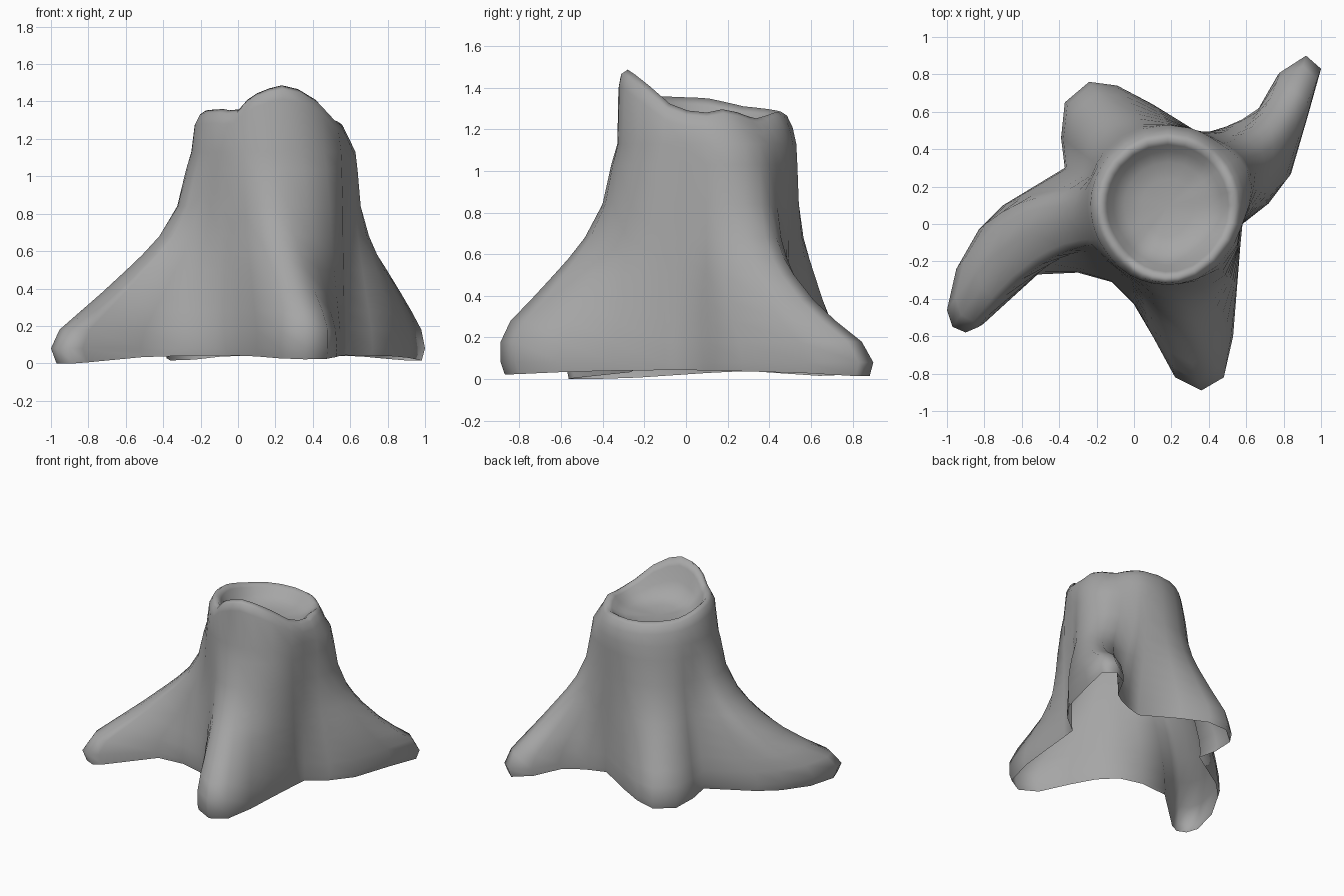
import bpy, bmesh, math

if "Cube" in bpy.data.objects:
    bpy.data.objects.remove(bpy.data.objects["Cube"])

CX, CY, R = 0.18, 0.10, 0.43      # trunk axis and top radius

# Ground outline of the roots: x, y, matching angle on the trunk top
OUTLINE = [
    (.58, .00, -15), (.72, .11, 0), (.84, .27, 12), (.93, .58, 24), (1.0, .83, 34),
    (.92, .90, 42), (.78, .81, 50), (.67, .62, 58), (.58, .56, 64), (.49, .52, 68),
    (.36, .48, 74), (.10, .64, 90), (-.09, .74, 108), (-.24, .76, 124), (-.37, .65, 140),
    (-.39, .46, 150), (-.37, .30, 160), (-.70, .10, 170), (-.83, -.03, 178), (-.95, -.24, 186),
    (-1.0, -.46, 194), (-.97, -.55, 200), (-.90, -.58, 205), (-.83, -.55, 209), (-.52, -.27, 216),
    (-.30, -.26, 224), (-.12, -.31, 232), (.00, -.43, 242), (.10, -.60, 250), (.22, -.82, 258),
    (.36, -.89, 268), (.48, -.82, 278), (.53, -.60, 292), (.55, -.35, 310), (.57, -.10, 330)]

# Broken rim height by angle
RIM = [(-15, 1.29), (-8, 1.27), (15, 1.30), (40, 1.25), (65, 1.28), (110, 1.29), (150, 1.31),
       (180, 1.35), (225, 1.36), (240, 1.345), (250, 1.41), (262, 1.46), (280, 1.49),
       (295, 1.46), (310, 1.41), (322, 1.34), (345, 1.29)]

# Flare: height, share of the way from trunk to root tip
FLARE = [(1.13, 0), (1.03, .045), (.84, .11), (.68, .24), (.58, .36), (.50, .47),
         (.38, .64), (.28, .79), (.18, .94), (.08, 1.0)]


def rim_height(a):
    for (a0, z0), (a1, z1) in zip(RIM, RIM[1:]):
        if a0 <= a <= a1:
            return z0 + (z1 - z0) * (a - a0) / (a1 - a0)
    return RIM[0][1]


def bump(a, centre, width):
    d = abs((a - centre + 180) % 360 - 180) / width
    return 0.5 + 0.5 * math.cos(math.pi * d) if d < 1 else 0.0


def polar(a, r):
    return CX + r * math.cos(math.radians(a)), CY + r * math.sin(math.radians(a))


def wall_point(x, y, a, z, f):
    f = min(1.0, f * (1 + 0.16 * bump(a, 268, 30)))
    # the trunk bulges above the right-hand roots, with a groove between them
    tx, ty = polar(a, R + 0.035 * bump(a, 22, 34) - 0.025 * bump(a, -15, 20)
                   + 0.04 * bump(a, 308, 34) * min(1, (1.2 - z) / 0.3))
    bow = 4 * f * (1 - f)          # the left and back right roots curve sideways
    left, right = bump(a, 194, 34), bump(a, 36, 42)
    return (tx + (x - tx) * f + bow * 0.03 * right,
            ty + (y - ty) * f + bow * (0.17 * left - 0.12 * right), z)


bm = bmesh.new()
rings = []


def add_ring(points):
    ring = [bm.verts.new(p) for p in points]
    if rings:
        prev, n = rings[-1], len(ring)
        for i in range(n):
            j = (i + 1) % n
            bm.faces.new((prev[i], prev[j], ring[j], ring[i]))
    rings.append(ring)


# Hollow top and broken rim, from the middle outwards: radius, share of rim height, drop
FLOOR = 1.18
for r, share, drop in [(.14, .04, 0), (.23, .16, 0), (.29, .45, 0), (.325, .8, 0),
                       (.355, 1, 0), (.385, 1, .02), (.412, 1, .075)]:
    add_ring([(*polar(a, min(.425, r + 0.03 * bump(a, 270, 60))),
               FLOOR + (rim_height(a) - FLOOR) * share - drop) for _, _, a in OUTLINE])

# Trunk and roots
for z, f in FLARE:
    add_ring([wall_point(x, y, a, z, f) for x, y, a in OUTLINE])
feet = []
for x, y, a in OUTLINE:
    d = min(1.0, math.hypot(x - CX, y - CY) / 1.25)
    px, py, _ = wall_point(x, y, a, 0, 1)
    k = 1 - 0.025 * d
    feet.append((CX + (px - CX) * k, CY + (py - CY) * k,
                 max(0, 0.045 - 0.045 * d ** 3 - 0.02 * bump(a, 135, 30))))
add_ring(feet)

# Floor of the hollow
centre = bm.verts.new((CX, CY, FLOOR))
inner = rings[0]
for i in range(len(inner)):
    bm.faces.new((centre, inner[i], inner[(i + 1) % len(inner)]))

bmesh.ops.recalc_face_normals(bm, faces=bm.faces[:])
if centre.link_faces[0].normal.z < 0:
    bmesh.ops.reverse_faces(bm, faces=bm.faces[:])

mesh = bpy.data.meshes.new("tree_stump")
bm.to_mesh(mesh)
bm.free()
stump = bpy.data.objects.new("tree_stump", mesh)
bpy.context.collection.objects.link(stump)
bark = bpy.data.materials.new("bark")
bark.diffuse_color = (0.38, 0.38, 0.38, 1)
bark.use_nodes = True
bark.node_tree.nodes["Principled BSDF"].inputs["Base Color"].default_value = bark.diffuse_color
mesh.materials.append(bark)
bpy.context.view_layer.objects.active = stump
stump.select_set(True)
bpy.ops.object.shade_smooth()
